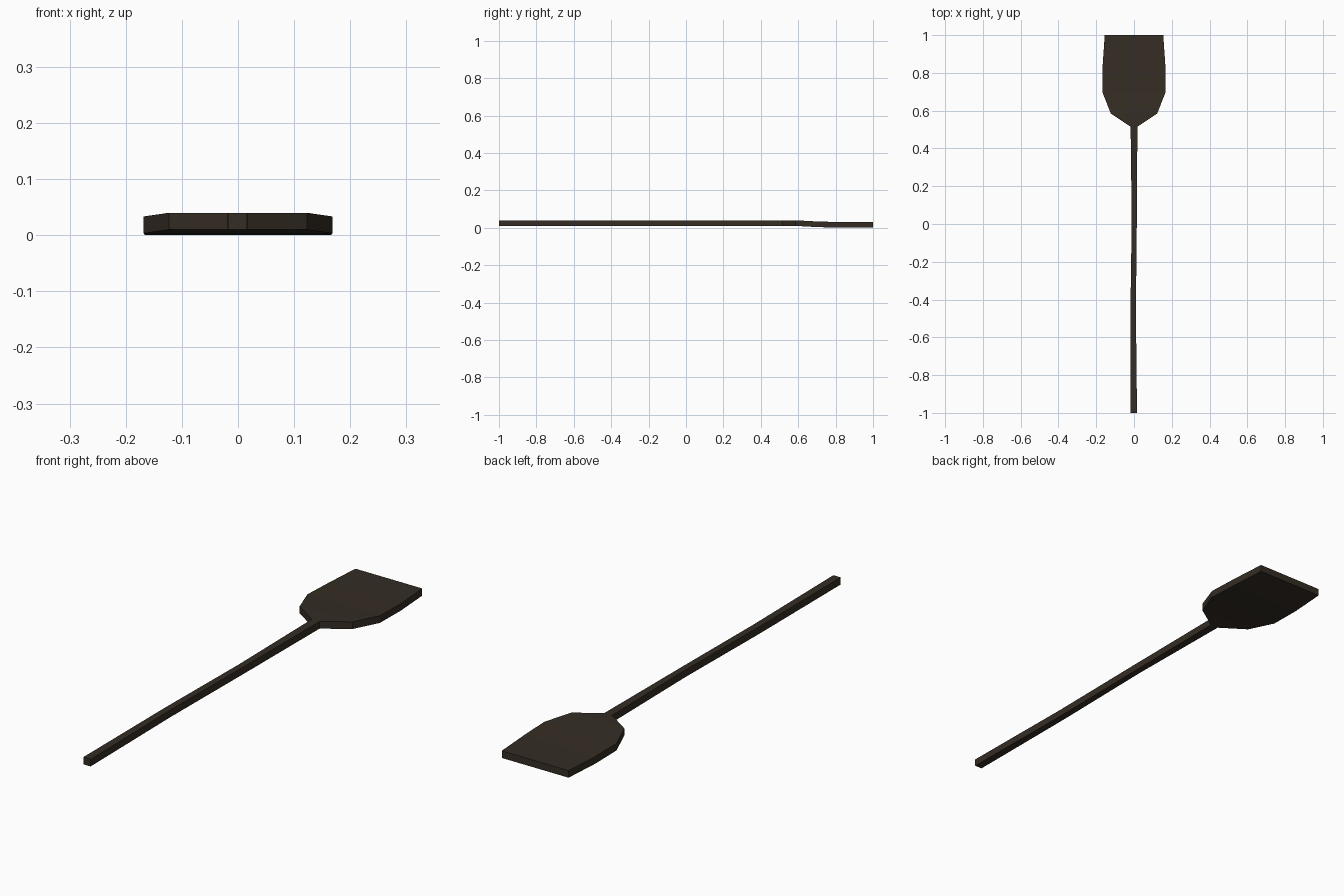
import bpy, bmesh

if "Cube" in bpy.data.objects:
    bpy.data.objects.remove(bpy.data.objects["Cube"])

wood = bpy.data.materials.new("dark_brown_wood")
wood.diffuse_color = (0.035, 0.026, 0.018, 1)
wood.use_nodes = True
wood.node_tree.nodes["Principled BSDF"].inputs["Base Color"].default_value = wood.diffuse_color

# Cross-sections along the tool: y, left x, right x, bottom z
sections = [
    (-1.00, -0.018, 0.016, 0.010),    # handle end
    (-0.46, -0.019, 0.010, 0.010),    # slight bends in the handle
    (0.02, -0.012, 0.015, 0.010),
    (0.515, -0.018, 0.018, 0.010),    # neck
    (0.585, -0.123, 0.123, 0.010),    # shoulders
    (0.70, -0.168, 0.168, 0.0035),    # blade drops slightly
    (0.84, -0.166, 0.166, 0.0),
    (1.00, -0.155, 0.155, 0.0),       # straight front edge
]
THICK = 0.03

# Loft the sections into one solid
bm = bmesh.new()
rings = []
for y, x0, x1, z in sections:
    corners = ((x0, z), (x1, z), (x1, z + THICK), (x0, z + THICK))
    rings.append([bm.verts.new((x, y, h)) for x, h in corners])
for a, b in zip(rings, rings[1:]):
    for i in range(4):
        j = (i + 1) % 4
        bm.faces.new((a[i], a[j], b[j], b[i]))
bm.faces.new(rings[0])
bm.faces.new(rings[-1])
bmesh.ops.recalc_face_normals(bm, faces=bm.faces)

mesh = bpy.data.meshes.new("wooden_paddle")
bm.to_mesh(mesh)
bm.free()
mesh.materials.append(wood)
bpy.context.collection.objects.link(bpy.data.objects.new("wooden_paddle", mesh))
